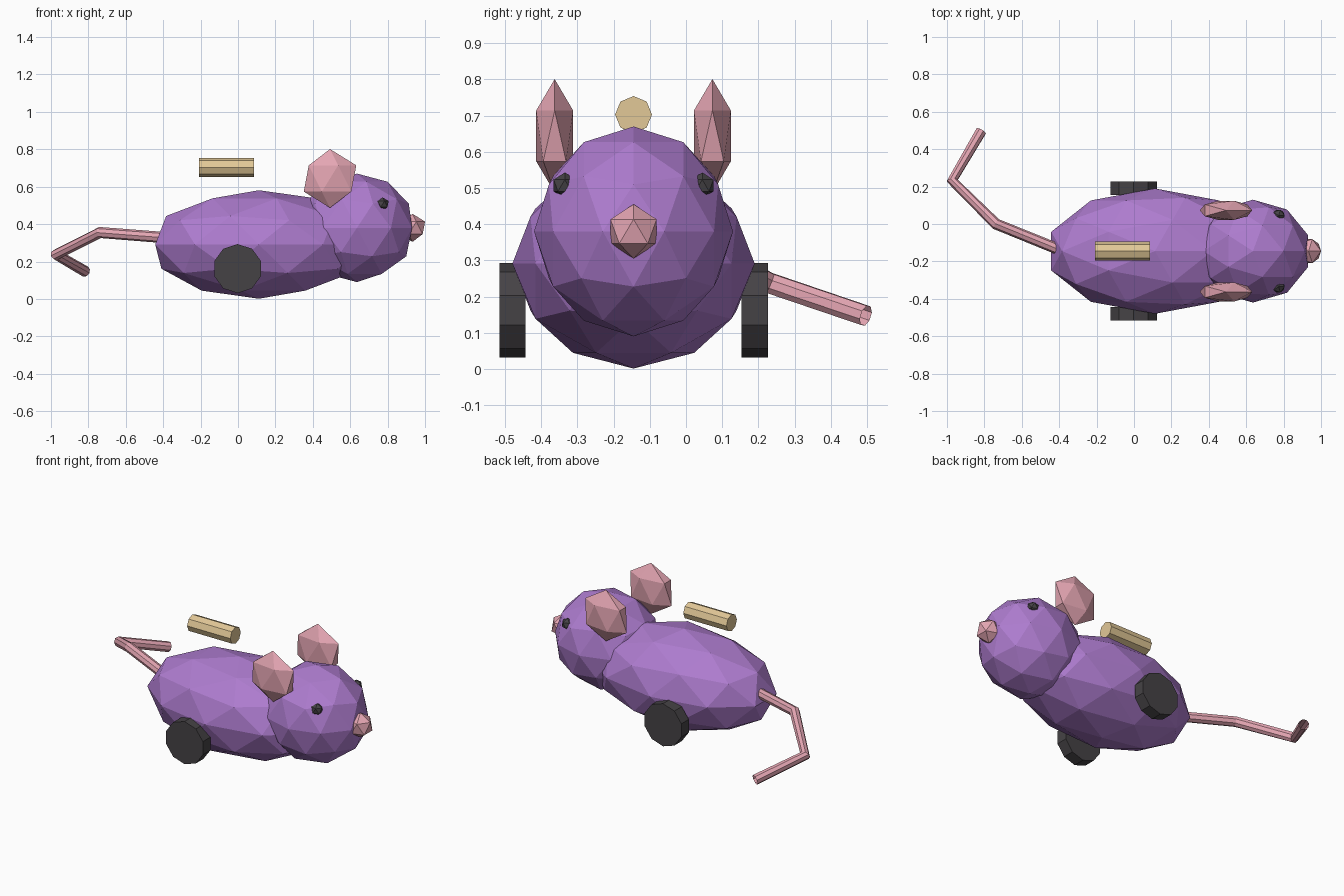
import bpy
from math import pi

if "Cube" in bpy.data.objects:
    bpy.data.objects.remove(bpy.data.objects["Cube"])

YC = -0.145  # the body is off centre because the tail swings to +y


def material(name, rgb):
    m = bpy.data.materials.new(name)
    m.diffuse_color = (*rgb, 1)
    m.use_nodes = True
    m.node_tree.nodes["Principled BSDF"].inputs["Base Color"].default_value = m.diffuse_color
    return m


purple = material("purple", (0.42, 0.2, 0.62))
pink = material("pink", (0.78, 0.38, 0.45))
dark = material("dark", (0.06, 0.055, 0.06))
tan = material("tan", (0.76, 0.58, 0.31))


def blob(name, mat, loc, radii, level):
    bpy.ops.mesh.primitive_ico_sphere_add(subdivisions=level, radius=1, location=loc)
    o = bpy.context.object
    o.name, o.scale = name, radii
    o.data.materials.append(mat)


def rod(name, mat, loc, radius, depth, sides, rot):
    bpy.ops.mesh.primitive_cylinder_add(vertices=sides, radius=radius, depth=depth,
                                        location=loc, rotation=rot)
    o = bpy.context.object
    o.name = name
    o.data.materials.append(mat)


# Body, head and nose
blob("body", purple, (0.112, YC, 0.291), (0.583, 0.335, 0.29), 2)
blob("head", purple, (0.636, YC, 0.38), (0.31, 0.275, 0.29), 2)
blob("nose", pink, (0.933, YC, 0.38), (0.075, 0.075, 0.075), 1)

# Paired ears, eyes and wheels
for side, s in (("near", -1), ("far", 1)):
    blob(side + "_ear", pink, (0.492, YC + s * 0.218, 0.644), (0.157, 0.06, 0.157), 1)
    blob(side + "_eye", dark, (0.773, YC + s * 0.19, 0.507), (0.036, 0.036, 0.036), 1)
    rod(side + "_wheel", dark, (-0.002, YC + s * 0.335, 0.162), 0.131, 0.072, 10,
        (pi / 2, 0, 0))

# Floating bar above the back
rod("back_bar", tan, (-0.062, YC, 0.703), 0.051, 0.293, 8, (0, pi / 2, 0))

# Kinked tail: open eight-sided tube
path = [(-0.38, YC, 0.327), (-0.738, 0.0, 0.355), (-0.972, 0.232, 0.237), (-0.817, 0.497, 0.147)]
curve = bpy.data.curves.new("tail", "CURVE")
curve.dimensions = "3D"
curve.bevel_depth = 0.03
curve.bevel_resolution = 2
spline = curve.splines.new("POLY")
spline.points.add(len(path) - 1)
for p, co in zip(spline.points, path):
    p.co = (*co, 1)
spline.use_smooth = False
curve.materials.append(pink)
bpy.context.collection.objects.link(bpy.data.objects.new("tail", curve))
